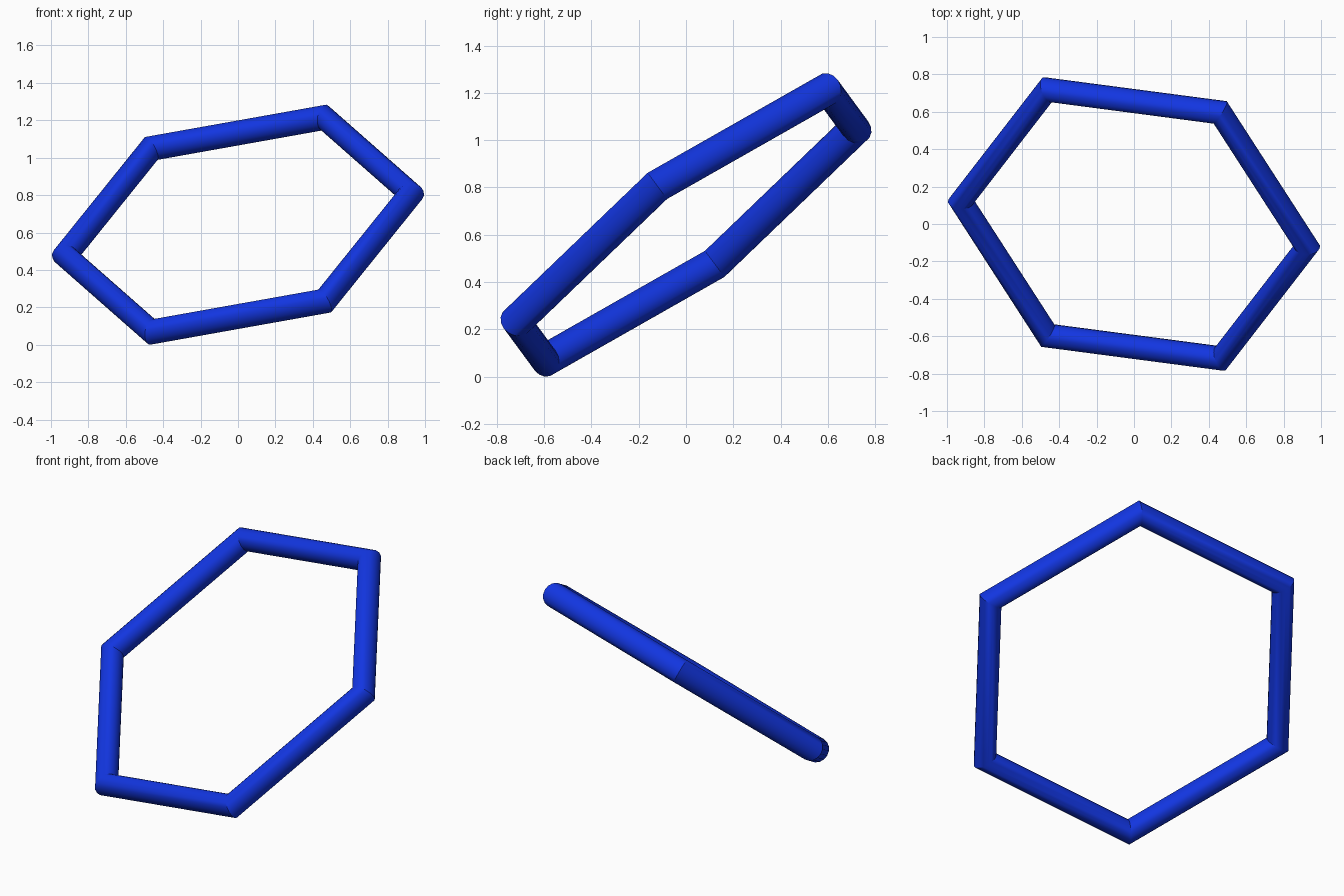
import bpy
import math
from mathutils import Matrix, Vector

if "Cube" in bpy.data.objects:
    bpy.data.objects.remove(bpy.data.objects["Cube"])

# Six-sided ring with a round tube
bpy.ops.mesh.primitive_torus_add(major_segments=6, minor_segments=16,
                                 major_radius=0.947, minor_radius=0.07)
ring = bpy.context.object
ring.name = "hexagon_ring"

# Tilt: one corner points along x_axis, the ring faces along normal
x_axis = Vector((0.93, -0.122, 0.166)).normalized()
second_corner = Vector((0.463, 0.60, 0.576))
normal = x_axis.cross(second_corner).normalized()
y_axis = normal.cross(x_axis)
tilt = Matrix((x_axis, y_axis, normal)).transposed()
ring.data.transform(tilt.to_4x4())

# Stand the ring on the floor
lowest = min(v.co.z for v in ring.data.vertices)
ring.data.transform(Matrix.Translation((0, 0, -lowest)))

# Smooth tube, sharp corners
bpy.ops.object.shade_smooth_by_angle(angle=math.radians(30))

# Blue finish
blue = bpy.data.materials.new("blue")
blue.diffuse_color = (0.006, 0.036, 0.75, 1)
blue.use_nodes = True
blue.node_tree.nodes["Principled BSDF"].inputs["Base Color"].default_value = blue.diffuse_color
ring.data.materials.append(blue)
